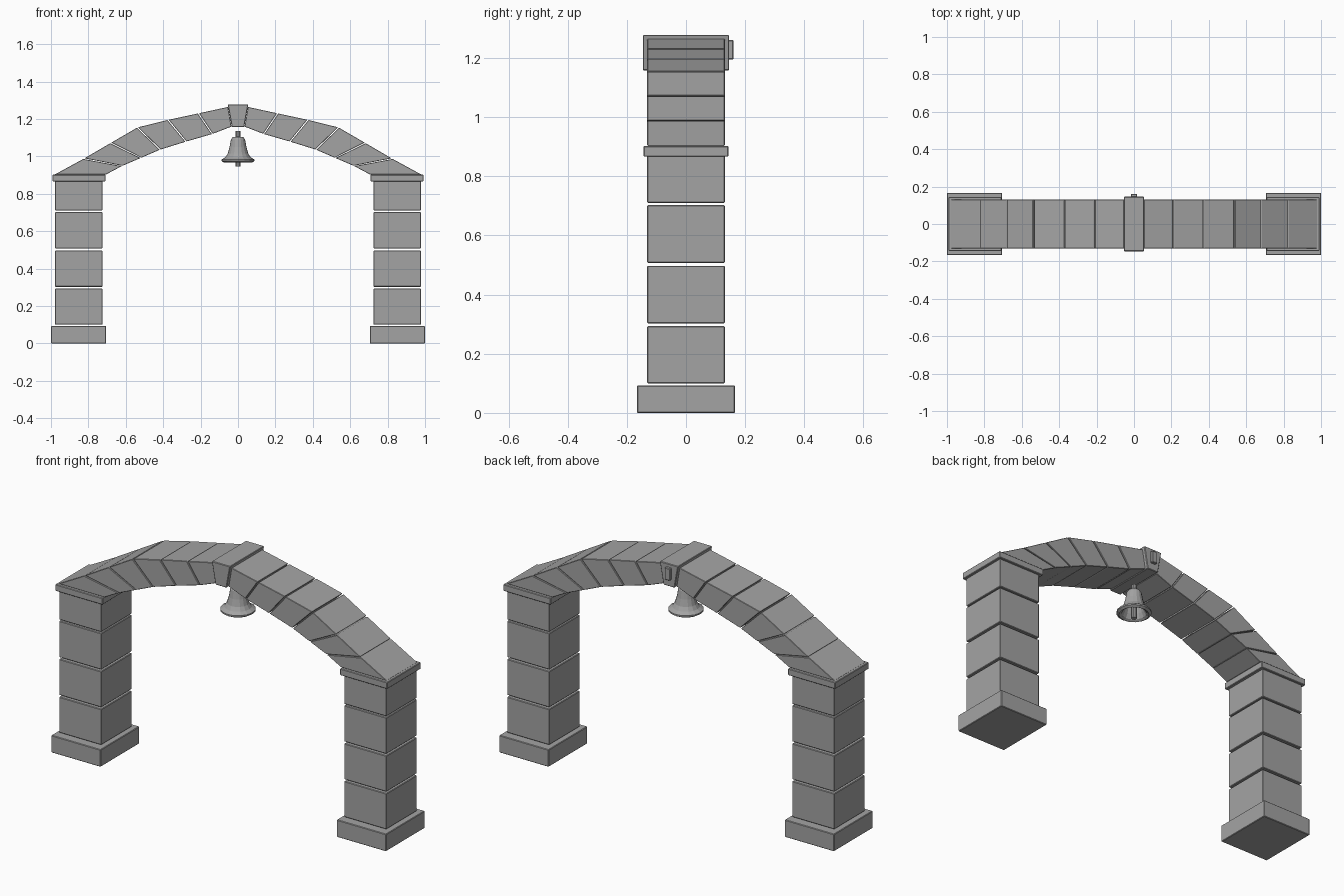
import bpy
import bmesh
import math

cube = bpy.data.objects.get("Cube")
if cube:
    bpy.data.objects.remove(cube, do_unlink=True)

stone = bpy.data.materials.new("grey_stone")
stone.use_nodes = True
grey = (0.37, 0.37, 0.37, 1)
stone.diffuse_color = grey
stone.node_tree.nodes["Principled BSDF"].inputs["Base Color"].default_value = grey


def finish(name, bm, bevel=0.0):
    bmesh.ops.recalc_face_normals(bm, faces=bm.faces[:])
    mesh = bpy.data.meshes.new(name)
    bm.to_mesh(mesh)
    bm.free()
    mesh.materials.append(stone)
    obj = bpy.data.objects.new(name, mesh)
    bpy.context.collection.objects.link(obj)
    if bevel:
        mod = obj.modifiers.new("worn_edges", "BEVEL")
        mod.width = bevel
        mod.segments = 1
    return obj


def prism(name, outline, y0, y1, bevel=0.003):
    """Extrude an (x, z) outline from y0 to y1."""
    bm = bmesh.new()
    face = bm.faces.new([bm.verts.new((x, y0, z)) for x, z in outline])
    out = bmesh.ops.extrude_face_region(bm, geom=[face])
    for v in out["geom"]:
        if isinstance(v, bmesh.types.BMVert):
            v.co.y = y1
    return finish(name, bm, bevel)


def block(name, x0, x1, depth, z0, z1):
    return prism(name, [(x0, z0), (x1, z0), (x1, z1), (x0, z1)], -depth, depth)


def lathe(name, profile, sides):
    """Spin a closed (radius, z) profile; zero radii become poles."""
    bm = bmesh.new()
    verts = [bm.verts.new((r, 0, z)) for r, z in profile]
    edges = [bm.edges.new(p) for p in zip(verts, verts[1:])]
    bmesh.ops.spin(bm, geom=verts + edges, cent=(0, 0, 0), axis=(0, 0, 1),
                   angle=math.tau, steps=sides, use_duplicate=False)
    bmesh.ops.remove_doubles(bm, verts=bm.verts[:], dist=0.0005)
    return finish(name, bm)


def blend(a, b, t):
    return tuple(p + (q - p) * t for p, q in zip(a, b))


# Joints of one arch half: outer and inner (x, z) ends, springing to keystone
JOINTS = [
    ((0.98, 0.903), (0.706, 0.903)),
    ((0.824, 0.988), (0.62, 0.949)),
    ((0.68, 1.072), (0.519, 0.992)),
    ((0.537, 1.155), (0.417, 1.036)),
    ((0.374, 1.195), (0.278, 1.079)),
    ((0.212, 1.23), (0.137, 1.12)),
    ((0.05, 1.265), (0.033, 1.16)),
]
COURSES = [(0.1, 0.293), (0.303, 0.497), (0.507, 0.703), (0.71, 0.899)]

for side, s in (("left", 1), ("right", -1)):
    # Pillar
    block(f"{side}_base", s * 0.705, s, 0.166, 0, 0.093)
    for i, (low, high) in enumerate(COURSES):
        block(f"{side}_pillar_block_{i + 1}", s * 0.725, s * 0.978, 0.131, low, high)
    block(f"{side}_pillar_cap", s * 0.709, s * 0.992, 0.144, 0.866, 0.902)
    # Arch stones, with a narrow gap at every joint
    for i, (lower, upper) in enumerate(zip(JOINTS, JOINTS[1:])):
        (o0, i0), (o1, i1) = lower, upper
        g = 0.02
        start = 0 if i == 0 else g
        pts = [blend(o0, o1, start), blend(o0, o1, 1 - g),
               blend(i0, i1, 1 - g), blend(i0, i1, start)]
        prism(f"{side}_arch_stone_{i + 1}", [(s * x, z) for x, z in pts],
              -0.131, 0.131, 0.002)

# Keystone with a small block on its back face
prism("keystone", [(-0.055, 1.278), (0.055, 1.278), (0.033, 1.157), (-0.033, 1.157)],
      -0.146, 0.146)
prism("keystone_back_block", [(-0.016, 1.195), (0.016, 1.195), (0.016, 1.26), (-0.016, 1.26)],
      0.14, 0.161)

# Hollow bell, its hanger and its clapper
lathe("bell", [(0, 1.106), (0.028, 1.104), (0.038, 1.09), (0.045, 1.05),
               (0.055, 1.015), (0.068, 0.995), (0.088, 0.983), (0.088, 0.975),
               (0.075, 0.967), (0.062, 0.975), (0.05, 1.0), (0.038, 1.05),
               (0.028, 1.085), (0, 1.09)], 16)
lathe("bell_hanger", [(0, 1.095), (0.014, 1.095), (0.014, 1.135), (0, 1.135)], 10)
lathe("bell_clapper", [(0, 0.946), (0.014, 0.946), (0.014, 1.02), (0.005, 1.03),
                       (0.005, 1.092), (0, 1.092)], 10)
